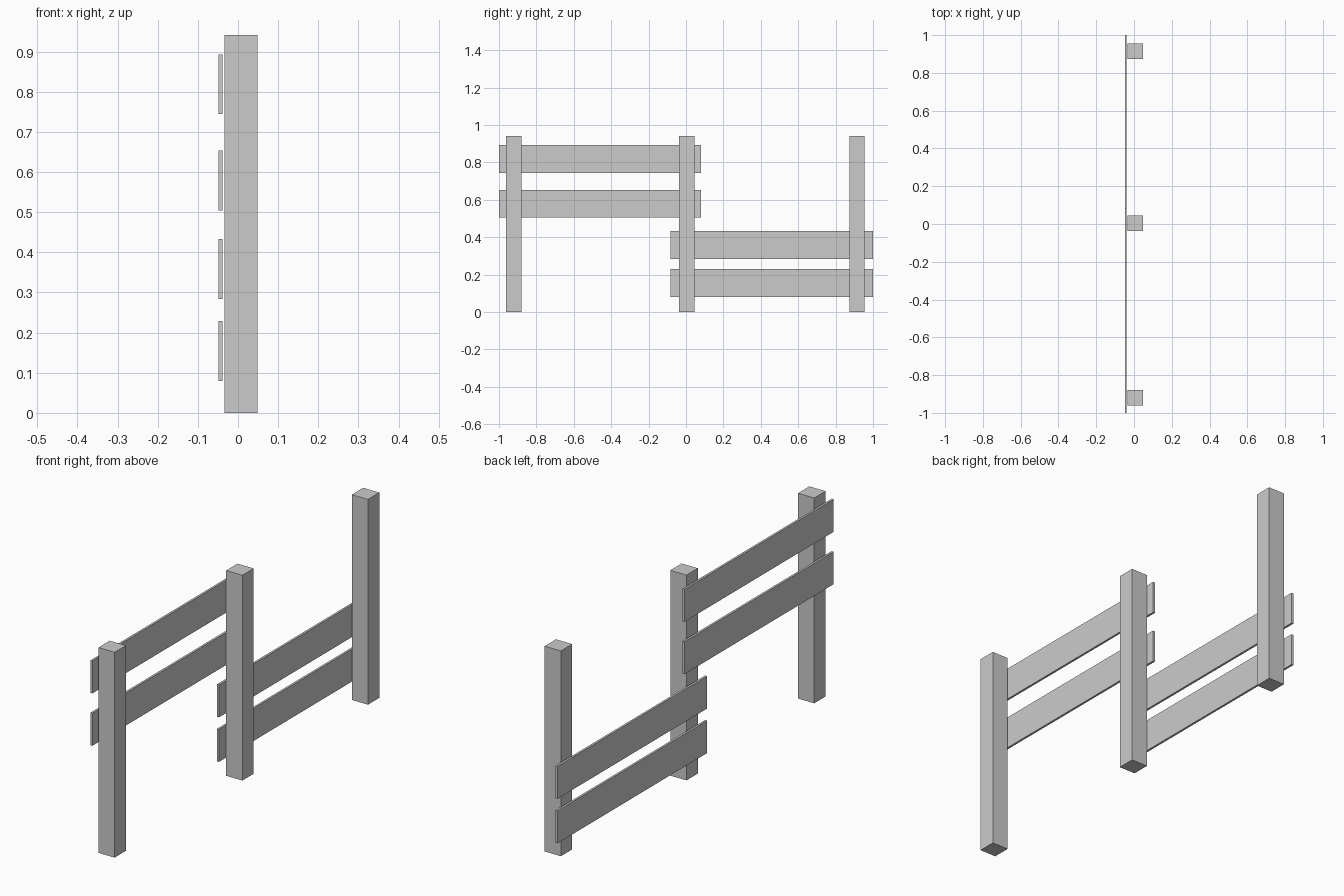
import bpy

if "Cube" in bpy.data.objects:
    bpy.data.objects.remove(bpy.data.objects["Cube"])


def box(name, x, y, z):
    """Box from (min, max) ranges on each axis."""
    bpy.ops.mesh.primitive_cube_add(size=1, location=[(a + b) / 2 for a, b in (x, y, z)])
    obj = bpy.context.object
    obj.name = name
    obj.scale = [b - a for a, b in (x, y, z)]
    bpy.ops.object.transform_apply(location=False, rotation=False, scale=True)
    return obj


# Three square posts
HALF = 0.041
for name, y in (("front_post", -0.921), ("middle_post", 0.004), ("back_post", 0.914)):
    box(name, (-0.034, 0.048), (y - HALF, y + HALF), (0, 0.941))

# Thin rails: upper pair on the front span, lower pair on the back span
RAIL_HEIGHT = 0.149
spans = (("front_rail", (-1.0, 0.081), (0.744, 0.504)),
         ("back_rail", (-0.083, 1.0), (0.284, 0.080)))
for name, y_range, bottoms in spans:
    for level, z in zip(("upper", "lower"), bottoms):
        box(f"{name}_{level}", (-0.0485, -0.0385), y_range, (z, z + RAIL_HEIGHT))
